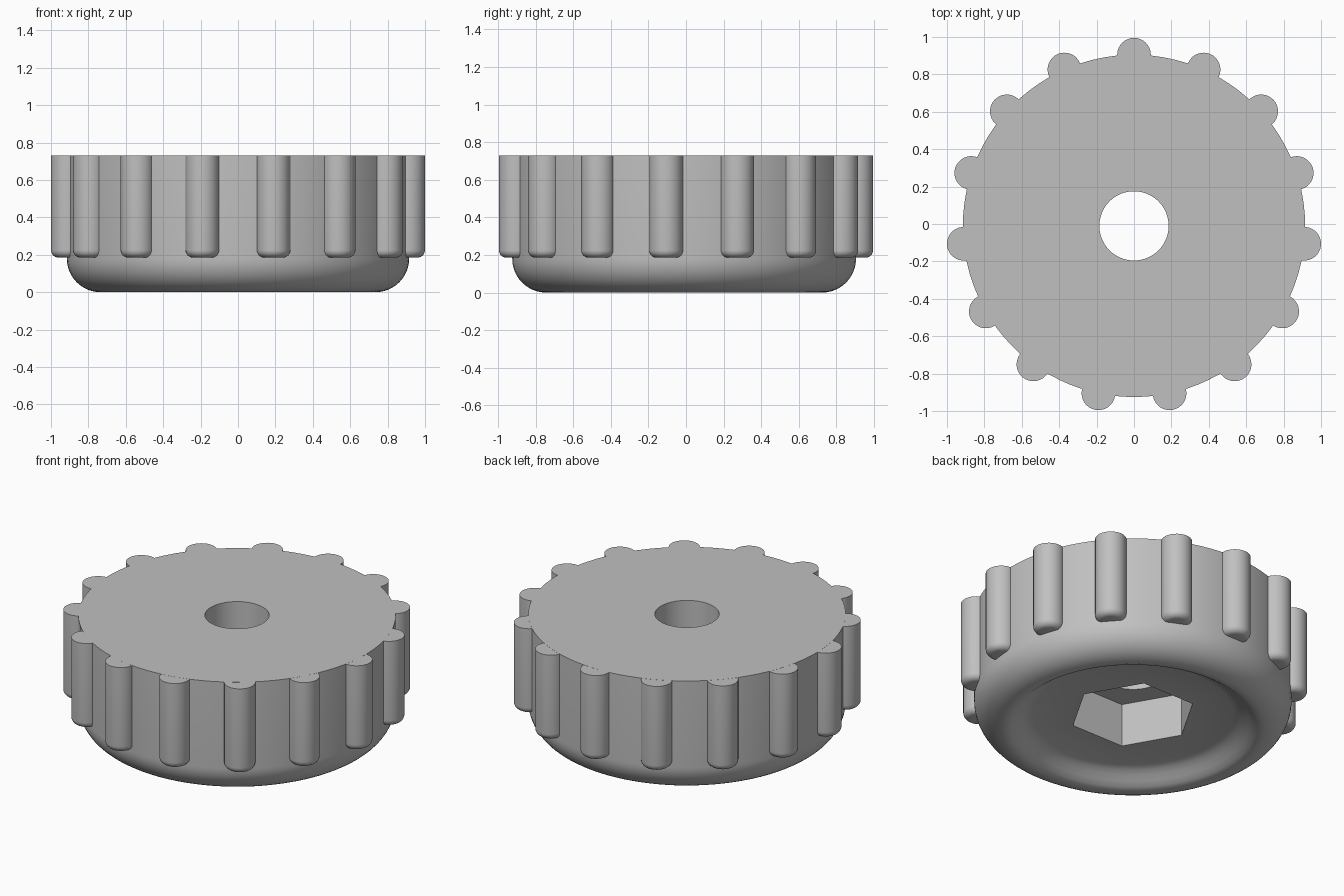
import bpy, bmesh, math
from math import sin, cos, pi, radians

HEIGHT = 0.73
BODY_R = 0.915
RIB_R = 0.09
RIBS = 15
CENTRE_Y = -0.01

if "Cube" in bpy.data.objects:
    bpy.data.objects.remove(bpy.data.objects["Cube"])

grey = bpy.data.materials.new("plain grey")
grey.use_nodes = True
colour = (0.53, 0.53, 0.53, 1)
grey.diffuse_color = colour
grey.node_tree.nodes["Principled BSDF"].inputs["Base Color"].default_value = colour


def arc(cx, cz, r, start, end, steps):
    """Profile points along an arc, angles in degrees."""
    angles = [radians(start + (end - start) * i / steps) for i in range(steps + 1)]
    return [(cx + r * cos(a), cz + r * sin(a)) for a in angles]


def hexagon(a, corner=0.366):
    """Radius of a hexagon at angle a, with corners on the x axis."""
    return corner * cos(pi / 6) / cos(a % (pi / 3) - pi / 6)


def revolve(name, profile, segments, closed):
    """Spin (radius, z) points; a radius may be a function of the angle."""
    bm = bmesh.new()
    rings = []
    for r, z in profile:
        ring = []
        for i in range(segments):
            a = 2 * pi * i / segments
            rad = r(a) if callable(r) else r
            ring.append(bm.verts.new((rad * cos(a), rad * sin(a), z)))
        rings.append(ring)
    pairs = list(zip(rings, rings[1:]))
    if closed:
        pairs.append((rings[-1], rings[0]))
    else:
        bm.faces.new(rings[0])
        bm.faces.new(rings[-1])
    for low, high in pairs:
        for i in range(segments):
            j = (i + 1) % segments
            bm.faces.new((low[i], low[j], high[j], high[i]))
    bmesh.ops.recalc_face_normals(bm, faces=bm.faces)
    mesh = bpy.data.meshes.new(name)
    bm.to_mesh(mesh)
    bm.free()
    mesh.materials.append(grey)
    ob = bpy.data.objects.new(name, mesh)
    bpy.context.collection.objects.link(ob)
    bpy.ops.object.select_all(action="DESELECT")
    ob.select_set(True)
    bpy.context.view_layer.objects.active = ob
    bpy.ops.object.shade_smooth_by_angle(angle=radians(35))
    return ob


# Body: rounded lower edge, dished underside, hexagonal pocket, through bore
FLOOR, POCKET, BORE = 0.085, 0.36, 0.185
body_profile = [(BODY_R, HEIGHT)]
body_profile += arc(BODY_R - 0.18, 0.18, 0.18, 0, -90, 12)
body_profile += [(0.705, 0.01), (0.675, 0.032), (0.645, 0.055), (0.615, 0.073), (0.58, FLOOR)]
body_profile += [(hexagon, FLOOR), (hexagon, POCKET), (BORE, POCKET), (BORE, HEIGHT)]
body = revolve("knob_body", body_profile, 90, closed=True)
body.location.y = CENTRE_Y

# Grip ribs: upright posts with rounded lower ends
fillet = 0.04
rib_profile = arc(RIB_R - fillet, 0.185 + fillet, fillet, -90, 0, 6)
rib_profile.append((RIB_R, HEIGHT - 0.0005))
first = revolve("grip_rib_1", rib_profile, 32, closed=False)
for i in range(RIBS):
    rib = first
    if i:
        rib = bpy.data.objects.new(f"grip_rib_{i + 1}", first.data)
        bpy.context.collection.objects.link(rib)
    a = pi / 2 + 2 * pi * i / RIBS
    rib.location = (BODY_R * cos(a), BODY_R * sin(a) + CENTRE_Y, 0)
    rib.rotation_euler.z = a
